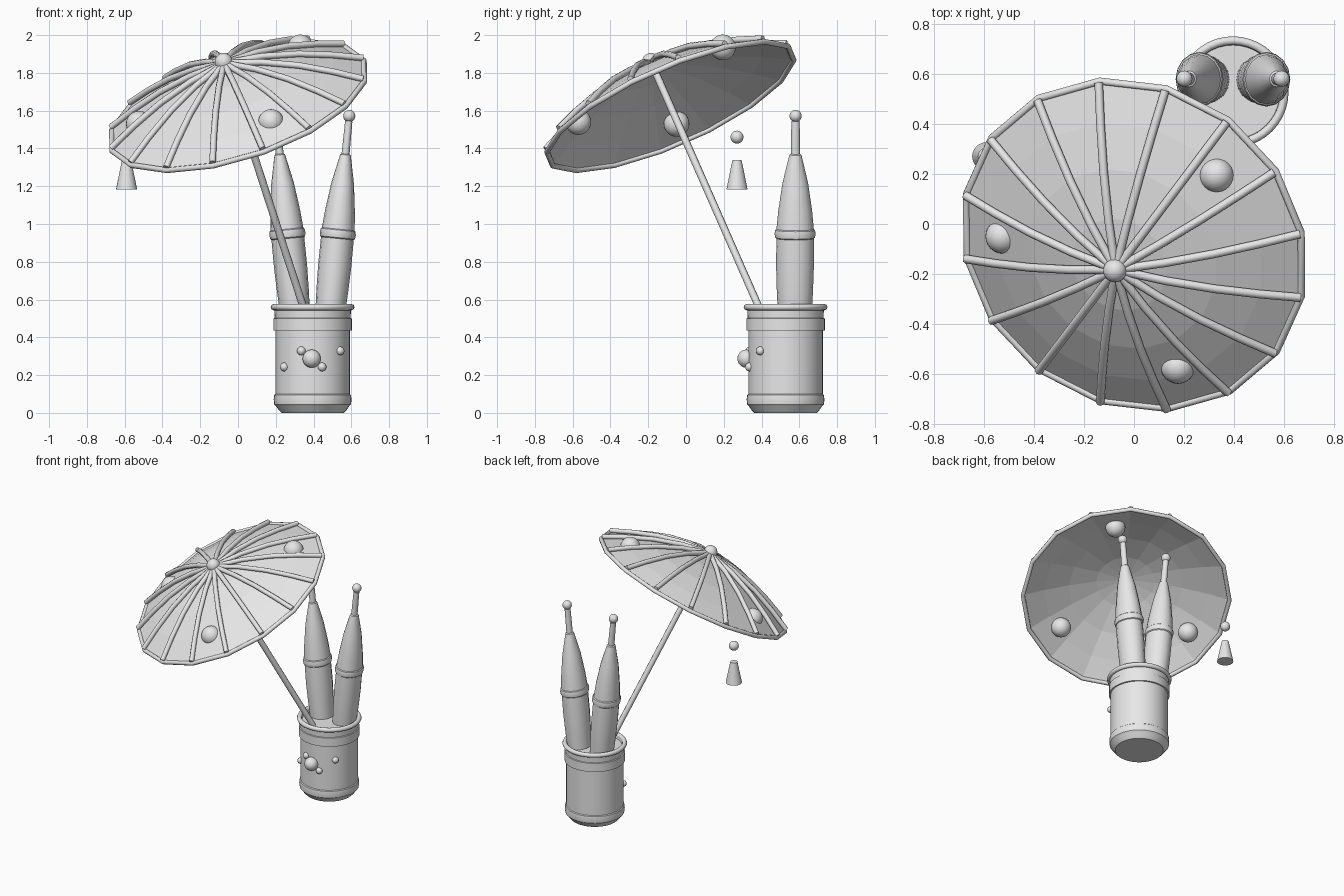
import bpy, bmesh, math
from mathutils import Matrix, Vector

if "Cube" in bpy.data.objects:
    bpy.data.objects.remove(bpy.data.objects["Cube"], do_unlink=True)

clay = bpy.data.materials.new("plain_grey")
clay.use_nodes = True
clay.diffuse_color = (0.8, 0.8, 0.8, 1)
clay.node_tree.nodes["Principled BSDF"].inputs["Base Color"].default_value = (0.8, 0.8, 0.8, 1)


def link(name, data):
    obj = bpy.data.objects.new(name, data)
    data.materials.append(clay)
    bpy.context.collection.objects.link(obj)
    return obj


def finish(name, bm, matrix=Matrix(), smooth=True):
    bm.transform(matrix)
    mesh = bpy.data.meshes.new(name)
    bm.to_mesh(mesh)
    bm.free()
    obj = link(name, mesh)
    if smooth:
        bpy.ops.object.select_all(action='DESELECT')
        obj.select_set(True)
        bpy.context.view_layer.objects.active = obj
        bpy.ops.object.shade_smooth_by_angle(angle=math.radians(35))
    return obj


def lathe(name, profile, sides, matrix=Matrix(), smooth=True):
    """Revolve (radius, height) points about z, listed bottom-outside-top."""
    bm = bmesh.new()
    rings = []
    for r, z in profile:
        if r == 0:
            rings.append([bm.verts.new((0, 0, z))] * sides)
        else:
            rings.append([bm.verts.new((r * math.cos(a), r * math.sin(a), z))
                          for a in (math.tau * i / sides for i in range(sides))])
    for low, high in zip(rings, rings[1:]):
        for i in range(sides):
            j = (i + 1) % sides
            quad = dict.fromkeys((low[i], low[j], high[j], high[i]))
            bm.faces.new(list(quad))
    return finish(name, bm, matrix, smooth)


def ball(name, center, radius):
    bm = bmesh.new()
    bmesh.ops.create_uvsphere(bm, u_segments=24, v_segments=14, radius=radius)
    return finish(name, bm, Matrix.Translation(center))


def tube(name, points, radius, closed=False):
    curve = bpy.data.curves.new(name, 'CURVE')
    curve.dimensions = '3D'
    curve.bevel_depth = radius
    curve.bevel_resolution = 2
    curve.use_fill_caps = True
    spline = curve.splines.new('POLY')
    spline.points.add(len(points) - 1)
    for p, co in zip(spline.points, points):
        p.co = (*co, 1)
    spline.use_cyclic_u = closed
    return link(name, curve)


# Tilted frame of the parasol
center = Vector((0, -0.083, 1.625))
axis = Vector((-0.325, -0.44, 1)).normalized()
u = Vector((0.67, 0.05, 0.24))
u = (u - axis * u.dot(axis)).normalized()
v = axis.cross(u)
tilt = Matrix.Translation(center) @ Matrix((u, v, axis)).transposed().to_4x4()
SIDES = 16


def on_canopy(r, h, angle):
    return tilt @ Vector((r * math.cos(angle), r * math.sin(angle), h))


# Canopy, ribs and rim
dome = [(0.71, 0), (0.56, 0.075), (0.39, 0.147), (0.2, 0.205), (0, 0.24)]
lathe("canopy", dome, SIDES, tilt, smooth=False)
for i in range(SIDES):
    a = math.tau * i / SIDES
    tube("rib", [on_canopy(r, h + 0.018, a) for r, h in dome], 0.017)
tube("canopy_rim", [on_canopy(0.71, 0, math.tau * i / SIDES) for i in range(SIDES)], 0.015, True)

# Finial, pole and the balls set into the canopy
hub = center + axis * 0.266
ball("finial", hub, 0.047)
tube("pole", [hub, hub - axis * (1.32 / axis.z)], 0.02)
for spot in ((0.33, 0.195, 1.935), (-0.525, -0.05, 1.53), (0.175, -0.57, 1.54)):
    ball("canopy_ball", spot, 0.068)

# Hanging tassel
ball("tassel_bead", (-0.59, 0.27, 1.46), 0.034)
lathe("tassel", [(0, 0), (0.056, 0), (0.024, 0.157), (0, 0.157)], 24,
      Matrix.Translation((-0.59, 0.27, 1.183)))

# Pot with foot, collar and rolled rim
px, py = 0.395, 0.527
pot_profile = [(0, 0), (0.165, 0), (0.18, 0.015), (0.193, 0.035), (0.203, 0.045),
               (0.206, 0.07), (0.203, 0.095), (0.197, 0.1), (0.197, 0.435),
               (0.208, 0.435), (0.208, 0.5), (0.201, 0.502), (0.203, 0.55),
               (0.19, 0.565), (0.187, 0.54), (0, 0.54)]
lathe("pot", pot_profile, 40, Matrix.Translation((px, py, 0)))
tube("pot_rim", [(px + 0.205 * math.cos(t), py + 0.205 * math.sin(t), 0.56)
                 for t in (math.tau * i / 40 for i in range(40))], 0.017, True)

# Studs on the front of the pot
ball("pot_boss", (px - 0.005, 0.32, 0.287), 0.048)
for dx, z in ((-0.15, 0.243), (-0.06, 0.328), (0.05, 0.243), (0.145, 0.328)):
    ball("pot_stud", (px + dx, py - math.sqrt(0.197 ** 2 - dx * dx), z), 0.023)

# Pair of leaning closed umbrellas, slightly flattened side to side
body = [(0, 0), (0.088, 0), (0.096, 0.15), (0.1, 0.28), (0.099, 0.425), (0.105, 0.43),
        (0.109, 0.45), (0.105, 0.47), (0.099, 0.475), (0.09, 0.57), (0.068, 0.72),
        (0.032, 0.87), (0.024, 0.875), (0.022, 1.05), (0, 1.05)]
for side in (-1, 1):
    base = Vector((px + side * 0.09, 0.576, 0.5))
    lean = Vector((px + side * 0.194, 0.58, 1.572)) - base
    turn = Vector((0, 0, 1)).rotation_difference(lean).to_matrix().to_4x4()
    flatten = Matrix.Diagonal((0.88, 1, 1, 1))
    lathe("closed_umbrella", body, 16, Matrix.Translation(base) @ turn @ flatten)
    ball("umbrella_tip", base + lean, 0.032)
